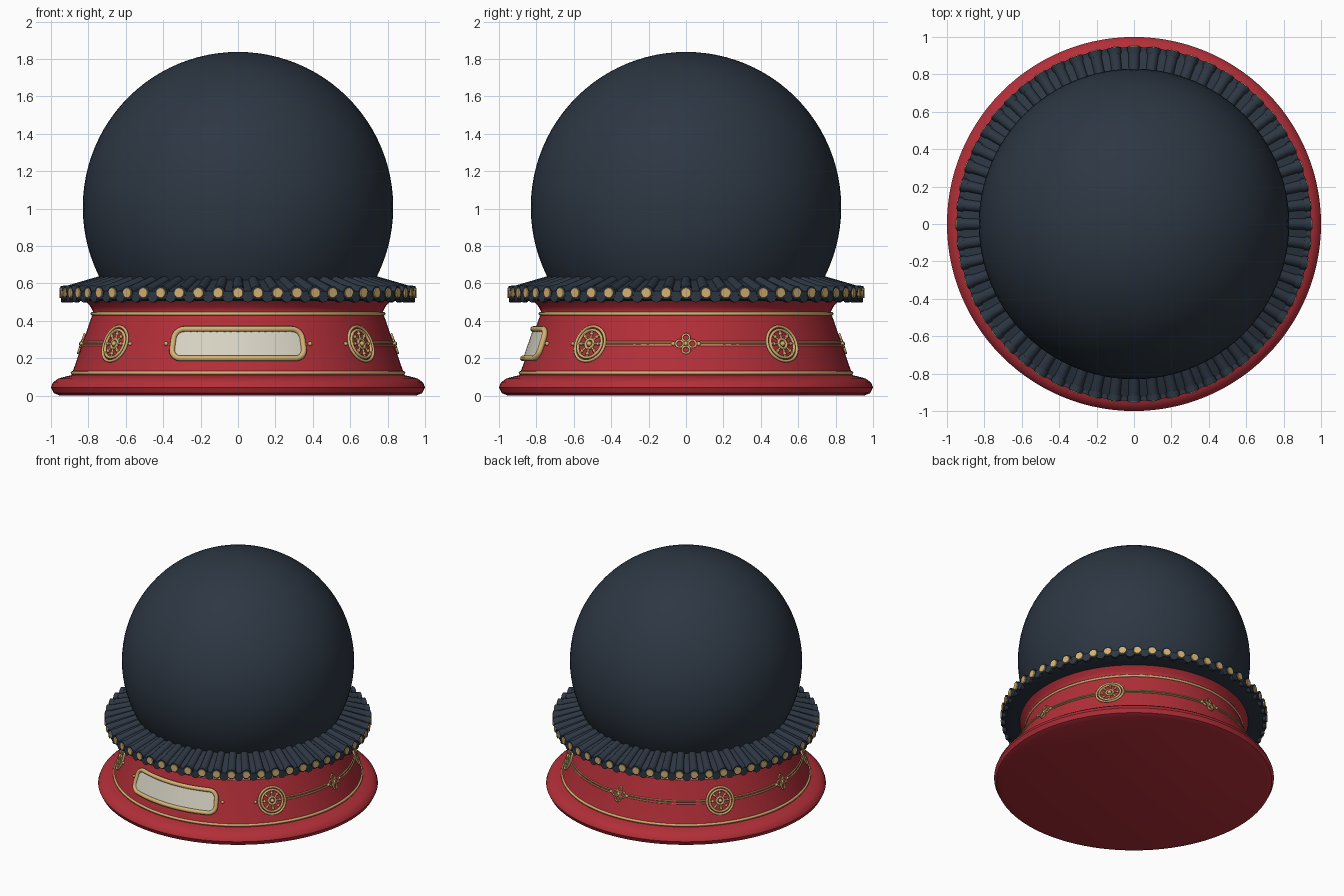
import bpy, bmesh
from math import sin, cos, pi, radians, hypot, sqrt
from mathutils import Matrix, Vector

if "Cube" in bpy.data.objects:
    bpy.data.objects.remove(bpy.data.objects["Cube"], do_unlink=True)


def material(name, rgb):
    m = bpy.data.materials.new(name)
    m.use_nodes = True
    m.diffuse_color = (*rgb, 1)
    m.node_tree.nodes["Principled BSDF"].inputs["Base Color"].default_value = (*rgb, 1)
    return m


RED = material("lacquer red", (0.45, 0.028, 0.04))
NAVY = material("dark slate", (0.026, 0.038, 0.056))
GOLD = material("gold", (0.66, 0.44, 0.17))
IVORY = material("ivory", (0.68, 0.65, 0.55))


def finish(bm, name, mats, angle=40):
    me = bpy.data.meshes.new(name)
    bmesh.ops.recalc_face_normals(bm, faces=bm.faces)
    bm.to_mesh(me)
    bm.free()
    for m in mats:
        me.materials.append(m)
    ob = bpy.data.objects.new(name, me)
    bpy.context.collection.objects.link(ob)
    bpy.ops.object.select_all(action="DESELECT")
    ob.select_set(True)
    bpy.context.view_layer.objects.active = ob
    bpy.ops.object.shade_smooth_by_angle(angle=radians(angle))
    return ob


def lathe(name, profile, mat, steps=112):
    bm = bmesh.new()
    vs = [bm.verts.new((r, 0, z)) for r, z in profile]
    es = [bm.edges.new(p) for p in zip(vs, vs[1:])]
    bmesh.ops.spin(bm, geom=vs + es, axis=(0, 0, 1), cent=(0, 0, 0),
                   angle=2 * pi, steps=steps, use_duplicate=False)
    bmesh.ops.remove_doubles(bm, verts=bm.verts, dist=0.0005)
    return finish(bm, name, [mat])


MID, ARC = 0.278, 0.835   # ornament height and wall radius there


def wall(a, u, v, off=0.0):
    """Point on the sloping wall; a is the angle from the front, u and v run along the wall."""
    z = MID + v * 0.945
    r = 0.89 - 0.344 * (z - 0.11) + off
    t = a + u / ARC
    return Vector((r * sin(t), -r * cos(t), z))


def tubes(name, paths, radius, mat):
    """Paths are (points, closed) pairs."""
    cu = bpy.data.curves.new(name, "CURVE")
    cu.dimensions = "3D"
    cu.bevel_depth = radius
    cu.bevel_resolution = 2
    cu.use_fill_caps = True
    for pts, closed in paths:
        sp = cu.splines.new("POLY")
        sp.points.add(len(pts) - 1)
        for p, co in zip(sp.points, pts):
            p.co = (*co, 1)
        sp.use_cyclic_u = closed
    cu.materials.append(mat)
    ob = bpy.data.objects.new(name, cu)
    bpy.context.collection.objects.link(ob)
    bpy.ops.object.select_all(action="DESELECT")
    ob.select_set(True)
    bpy.context.view_layer.objects.active = ob
    bpy.ops.object.convert(target="MESH")
    bpy.ops.object.shade_smooth_by_angle(angle=radians(50))


def circle(a, cu, cv, r, n=32, off=0.006):
    return [wall(a, cu + r * cos(2 * pi * i / n), cv + r * sin(2 * pi * i / n), off)
            for i in range(n)], True


def band(r, z, n=112):
    return [(r * cos(2 * pi * i / n), r * sin(2 * pi * i / n), z) for i in range(n)], True


# Pedestal and globe
lathe("pedestal", [(0, 0), (0.95, 0), (0.985, 0.014), (1, 0.045), (0.99, 0.07), (0.96, 0.092),
                   (0.92, 0.103), (0.89, 0.11), (0.78, 0.43), (0.775, 0.45), (0.787, 0.475),
                   (0.82, 0.51), (0.72, 0.51)], RED)
bm = bmesh.new()
bmesh.ops.create_uvsphere(bm, u_segments=96, v_segments=48, radius=0.83,
                          matrix=Matrix.Translation((0, 0, 1.008)))
finish(bm, "globe", [NAVY])
tubes("gold_bands", [band(0.885, 0.122), band(0.779, 0.438)], 0.01, GOLD)

# Tiled eave: a sloping ring, round ribs with gold end caps and hanging tiles between
lathe("eave_ring", [(0.72, 0.622), (0.925, 0.56), (0.94, 0.55), (0.94, 0.522), (0.91, 0.51),
                    (0.8, 0.505), (0.72, 0.505)], NAVY)
COUNT = 56


def rod(bm, p, q, r1, r2, segs=14):
    d = q - p
    m = Matrix.Translation((p + q) / 2) @ d.to_track_quat("Z", "Y").to_matrix().to_4x4()
    bmesh.ops.create_cone(bm, cap_ends=True, segments=segs, radius1=r1, radius2=r2,
                          depth=d.length, matrix=m)


ribs, caps, drips = bmesh.new(), bmesh.new(), bmesh.new()
for i in range(COUNT):
    t = 2 * pi * i / COUNT
    out = Vector((sin(t), -cos(t), 0))
    up = Vector((0, 0, 1))
    rod(ribs, out * 0.73 + up * 0.615, out * 0.925 + up * 0.553, 0.026, 0.031)
    rod(ribs, out * 0.915 + up * 0.552, out * 0.948 + up * 0.55, 0.037, 0.037)
    rod(caps, out * 0.945 + up * 0.55, out * 0.954 + up * 0.55, 0.029, 0.026)
    t += pi / COUNT
    out = Vector((sin(t), -cos(t), 0))
    rod(drips, out * 0.92 + up * 0.53, out * 0.946 + up * 0.53, 0.031, 0.031)
finish(ribs, "eave_ribs", [NAVY])
finish(caps, "eave_caps", [GOLD])
finish(drips, "eave_hanging_tiles", [NAVY])

# Wheels, knots, double wires and beads around the wall
rims, spokes, loops, wires, beads = [], [], [], [], []
WHEEL, KNOT = 0.098, 0.075
for deg in (52, 128, 232, 308):
    a = radians(deg)
    rims += [circle(a, 0, 0, WHEEL, 40), circle(a, 0, 0, 0.078, 36), circle(a, 0, 0, 0.026, 20)]
    beads.append((wall(a, 0, 0, 0.008), 0.015))
    for k in range(8):
        c, s = cos(k * pi / 4), sin(k * pi / 4)
        spokes.append(([wall(a, f * c, f * s, 0.006) for f in (0.026, 0.078)], False))
        beads.append((wall(a, 0.056 * c, 0.056 * s, 0.006), 0.01))
    front = -1 if deg < 180 else 1
    if deg in (52, 308):
        beads.append((wall(a, front * 0.122, 0, 0.004), 0.011))
for deg in (90, 180, 270):
    a = radians(deg)
    for k in range(4):
        c, s = cos(k * pi / 2), sin(k * pi / 2)
        loops.append(circle(a, 0.034 * c, 0.034 * s, 0.02, 18))
    beads.append((wall(a, 0, 0, 0.006), 0.013))
    beads += [(wall(a, e * 0.068, 0, 0.006), 0.012) for e in (-1, 1)]
    reach = radians(52 if deg == 180 else 38) * ARC - WHEEL
    for e in (-1, 1):
        for v in (-0.009, 0.009):
            wires.append(([wall(a, e * (KNOT + (reach - KNOT) * j / 12), v, 0.003)
                           for j in range(13)], False))
beads += [(wall(0, e * 0.40, 0, 0.004), 0.012) for e in (-1, 1)]
tubes("wheel_rims", rims, 0.008, GOLD)
tubes("wheel_spokes", spokes, 0.006, GOLD)
tubes("knot_loops", loops, 0.006, GOLD)
tubes("wires", wires, 0.005, GOLD)
bm = bmesh.new()
for p, r in beads:
    bmesh.ops.create_icosphere(bm, subdivisions=2, radius=r, matrix=Matrix.Translation(p))
finish(bm, "beads", [GOLD], 60)

# Front plaque: a curved ivory plate in a rounded gold frame
W, H, R = 0.355, 0.083, 0.055
OFF = 0.012


def half_height(u):
    d = max(0, abs(u) - (W - R))
    return H - R + sqrt(max(0, R * R - d * d))


us = [W * sin(pi / 2 * (i / 20 - 1)) for i in range(41)]
bm = bmesh.new()
cols = [[bm.verts.new(wall(0, u, e * half_height(u), OFF)) for e in (-1, 1)] for u in us]
for p, q in zip(cols, cols[1:]):
    bm.faces.new((p[0], q[0], q[1], p[1]))
back = bmesh.ops.solidify(bm, geom=bm.faces[:], thickness=0.009)
finish(bm, "plaque", [IVORY])
edge = []
for k, (sx, sy) in enumerate([(1, 1), (-1, 1), (-1, -1), (1, -1)]):
    for j in range(9):
        t = k * pi / 2 + j * pi / 16
        edge.append(wall(0, sx * (W - R) + R * cos(t), sy * (H - R) + R * sin(t), OFF))
    if k % 2 == 0:   # follow the curve of the wall along the long sides
        edge += [wall(0, sx * (W - R) * (1 - j / 8), sy * H, OFF) for j in range(1, 16)]
tubes("plaque_frame", [(edge, True)], 0.016, GOLD)
